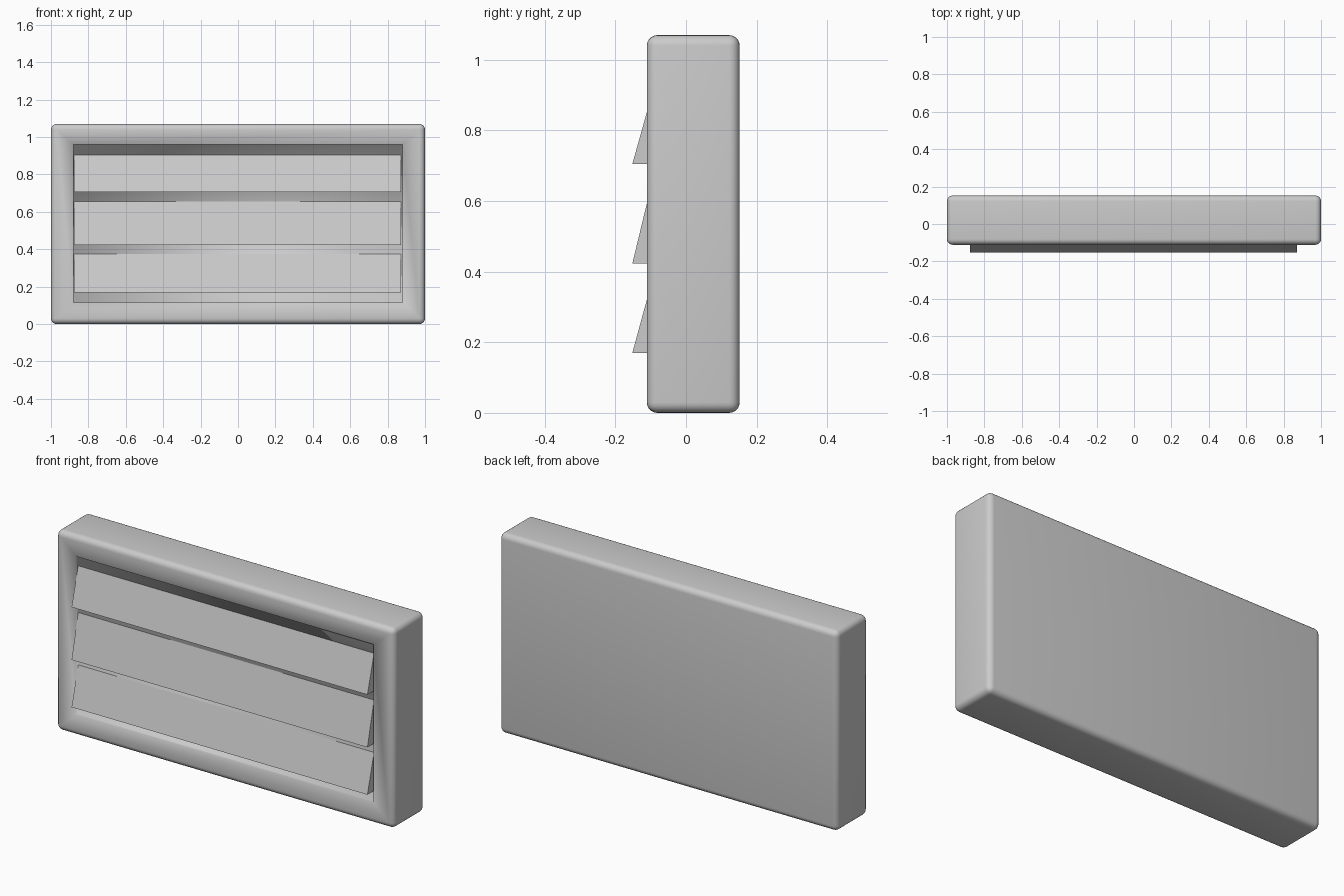
import bpy, bmesh

if "Cube" in bpy.data.objects:
    bpy.data.objects.remove(bpy.data.objects["Cube"])

PANEL_Y = -0.096
OPEN_X, OPEN_Z0, OPEN_Z1 = 0.88, 0.115, 0.96


def add_object(name, bm):
    bmesh.ops.recalc_face_normals(bm, faces=bm.faces)
    mesh = bpy.data.meshes.new(name)
    bm.to_mesh(mesh)
    bm.free()
    obj = bpy.data.objects.new(name, mesh)
    bpy.context.collection.objects.link(obj)
    return obj


def inset_to_opening(bm, face, y):
    # add a ring inside the face and snap its inner loop to the opening
    bmesh.ops.inset_region(bm, faces=[face], thickness=0.01)
    for v in face.verts:
        v.co = (OPEN_X if v.co.x > 0 else -OPEN_X, y,
                OPEN_Z1 if v.co.z > 0.5 else OPEN_Z0)


# Housing: rounded box with a shallow rectangular recess in the front
bm = bmesh.new()
bmesh.ops.create_cube(bm, size=1)
for v in bm.verts:
    v.co = (v.co.x * 2, v.co.y * 0.263 + 0.0205, (v.co.z + 0.5) * 1.07)
bmesh.ops.bevel(bm, geom=bm.edges[:], offset=0.03, segments=5,
                profile=0.5, affect='EDGES')
bm.normal_update()
front = max((f for f in bm.faces if f.normal.y < -0.99),
            key=lambda f: f.calc_area())
inset_to_opening(bm, front, -0.111)
inset_to_opening(bm, front, PANEL_Y)
for f in bm.faces:
    f.smooth = True
add_object("vent_housing", bm)


# Louvre slats: wedges tilted outwards at the bottom
def slat(name, bottom, top):
    bm = bmesh.new()
    profile = [(PANEL_Y, top), (-0.152, bottom), (PANEL_Y, bottom)]
    ends = [[bm.verts.new((x, y, z)) for y, z in profile]
            for x in (-0.878, 0.872)]
    for end in ends:
        bm.faces.new(end)
    for i in range(3):
        j = (i + 1) % 3
        bm.faces.new((ends[0][i], ends[0][j], ends[1][j], ends[1][i]))
    add_object(name, bm)


slat("upper_slat", 0.705, 0.905)
slat("middle_slat", 0.423, 0.655)
slat("lower_slat", 0.17, 0.375)
